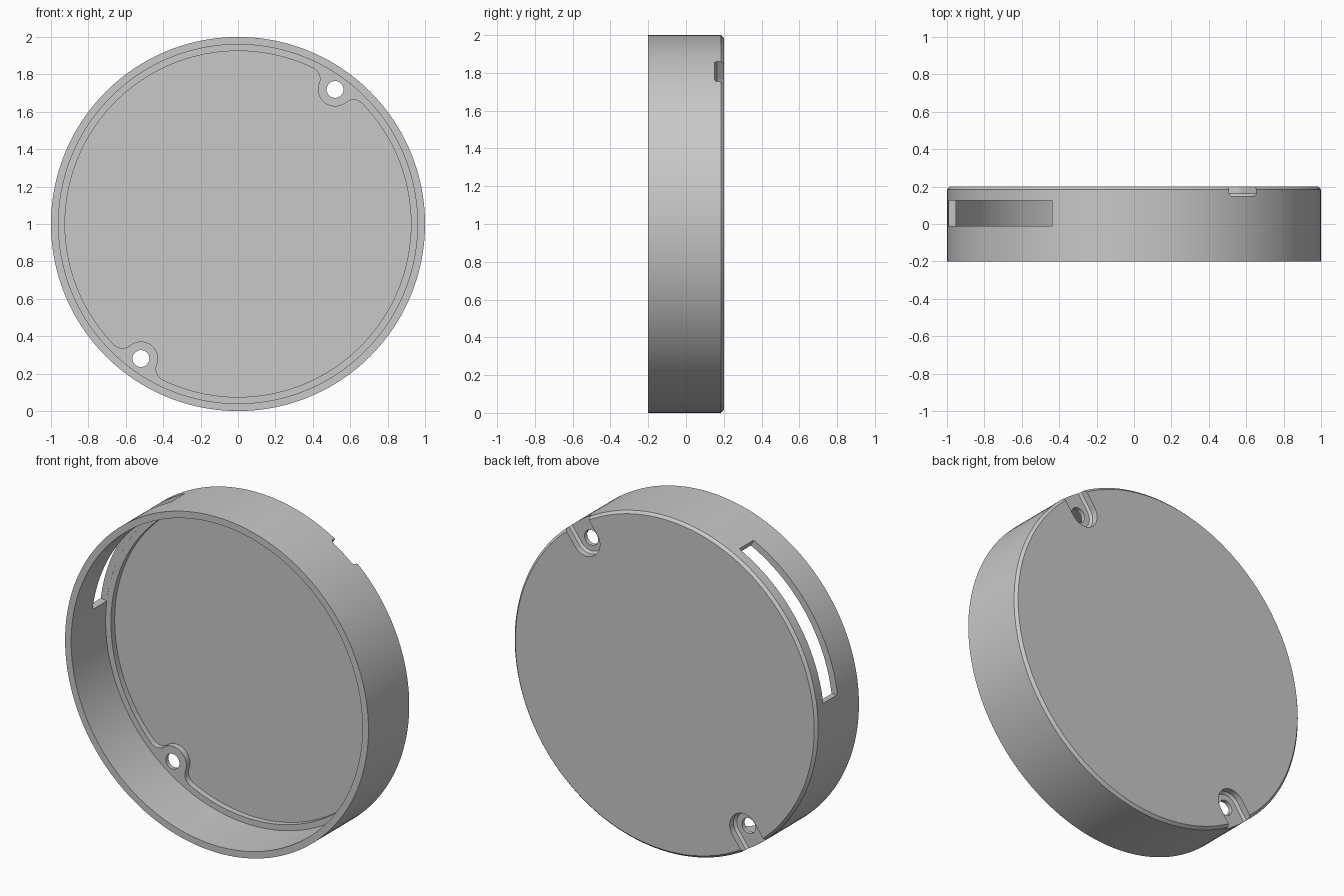
import bpy, bmesh
from math import sin, cos, acos, pi, radians, atan2

if "Cube" in bpy.data.objects:
    bpy.data.objects.remove(bpy.data.objects["Cube"])

FRONT, BACK = -0.2, 0.2
LEDGE, FLOOR, POCKET = 0.125, 0.16, 0.15    # depths along y
R_OUT, R_BORE, R_STEP = 1.0, 0.96, 0.925
SCREW_R, SCREW_ANGLE = 0.887, radians(54.2)  # screw position, polar
LUG_R, FILLET, HOLE_R = 0.091, 0.065, 0.045


def arc(cx, cz, r, a0, a1, n):
    """Points of an arc, both ends included."""
    return [(cx + r * cos(a0 + (a1 - a0) * i / n),
             cz + r * sin(a0 + (a1 - a0) * i / n)) for i in range(n + 1)]


def circle(r, n=160, cx=0):
    return arc(cx, 0, r, 0, 2 * pi, n)[:-1]


def turn(pts, a):
    return [(x * cos(a) - z * sin(a), x * sin(a) + z * cos(a)) for x, z in pts]


def loft(name, sections):
    """Closed solid through (y, outline) sections."""
    bm = bmesh.new()
    rings = [[bm.verts.new((x, y, z + R_OUT)) for x, z in pts] for y, pts in sections]
    for a, b in zip(rings, rings[1:]):
        for i in range(len(a)):
            j = (i + 1) % len(a)
            bm.faces.new((a[i], a[j], b[j], b[i]))
    bm.faces.new(rings[0])
    bm.faces.new(rings[-1])
    bmesh.ops.recalc_face_normals(bm, faces=bm.faces)
    mesh = bpy.data.meshes.new(name)
    bm.to_mesh(mesh)
    bm.free()
    obj = bpy.data.objects.new(name, mesh)
    bpy.context.collection.objects.link(obj)
    return obj


def cut(target, cutter):
    cutter.hide_render = True
    mod = target.modifiers.new(cutter.name, 'BOOLEAN')
    mod.operation, mod.solver, mod.object = 'DIFFERENCE', 'EXACT', cutter
    bpy.context.view_layer.objects.active = target
    bpy.ops.object.modifier_apply(modifier=mod.name)
    bpy.data.objects.remove(cutter)


def half_recess():
    """Half of the floor outline: wall arc, then a lug blended in by fillets."""
    rf, rl = R_STEP - FILLET, LUG_R + FILLET
    phi = acos((SCREW_R ** 2 + rf ** 2 - rl ** 2) / (2 * SCREW_R * rf))
    fx, fz = rf * cos(phi), rf * sin(phi)
    to_lug = atan2(-fz, SCREW_R - fx)            # fillet centre to lug centre
    lower = arc(fx, -fz, FILLET, -phi, -to_lug - 2 * pi * (-to_lug < -phi), 10)
    # fillet below the lug runs anticlockwise from the wall into the lug
    end = -to_lug if -to_lug > -phi else -to_lug + 2 * pi
    lower = arc(fx, -fz, FILLET, -phi, end, 10)
    lug = arc(SCREW_R, 0, LUG_R, -to_lug - pi, to_lug - pi, 24)
    # take the lug arc round its inward side
    lug = arc(SCREW_R, 0, LUG_R, 2 * pi - (pi + to_lug) % (2 * pi),
              (pi + to_lug) % (2 * pi), 24)
    upper = [(x, -z) for x, z in reversed(lower)]
    wall = arc(0, 0, R_STEP, phi, pi - phi, 70)
    return lower[:-1] + lug + upper[1:-1] + wall[:-1]


def pocket_outline(w):
    """U shape round the screw, open through the rim."""
    return [(1.2, w)] + arc(SCREW_R, 0, w, pi / 2, 3 * pi / 2, 24) + [(1.2, -w)]


# Cup body with a chamfered back edge
cover = loft("round_cover", [(FRONT, circle(R_OUT)), (BACK - 0.016, circle(R_OUT)),
                             (BACK, circle(R_OUT - 0.015))])

# Main bore and the deeper floor recess with two lugs
cut(cover, loft("bore", [(FRONT - 0.1, circle(R_BORE)), (LEDGE, circle(R_BORE))]))
half = half_recess()
recess = turn(half + turn(half, pi), SCREW_ANGLE)
cut(cover, loft("floor_recess", [(0, recess), (FLOOR, recess)]))

# Screw pockets and holes, opposite each other
for a in (SCREW_ANGLE, SCREW_ANGLE + pi):
    narrow, wide = turn(pocket_outline(0.078), a), turn(pocket_outline(0.091), a)
    cut(cover, loft("screw_pocket", [(POCKET, narrow), (POCKET + 0.013, wide),
                                     (BACK + 0.1, wide)]))
    hole = turn(circle(HOLE_R, 32, SCREW_R), a)
    cut(cover, loft("screw_hole", [(0, hole), (BACK + 0.1, hole)]))

# Long slot through the side wall
a0, a1 = radians(116), radians(172.7)
slot = arc(0, 0, 1.1, a0, a1, 30) + arc(0, 0, 0.9, a1, a0, 30)
cut(cover, loft("side_slot", [(-0.01, slot), (LEDGE - 0.0005, slot)]))

# Plain grey finish
grey = bpy.data.materials.new("plain_grey")
grey.use_nodes = True
colour = (0.58, 0.58, 0.58, 1)
grey.diffuse_color = colour
grey.node_tree.nodes["Principled BSDF"].inputs["Base Color"].default_value = colour
cover.data.materials.clear()
cover.data.materials.append(grey)
for p in cover.data.polygons:
    p.material_index = 0

bpy.ops.object.select_all(action='DESELECT')
cover.select_set(True)
bpy.context.view_layer.objects.active = cover
bpy.ops.object.shade_smooth_by_angle(angle=radians(30))
